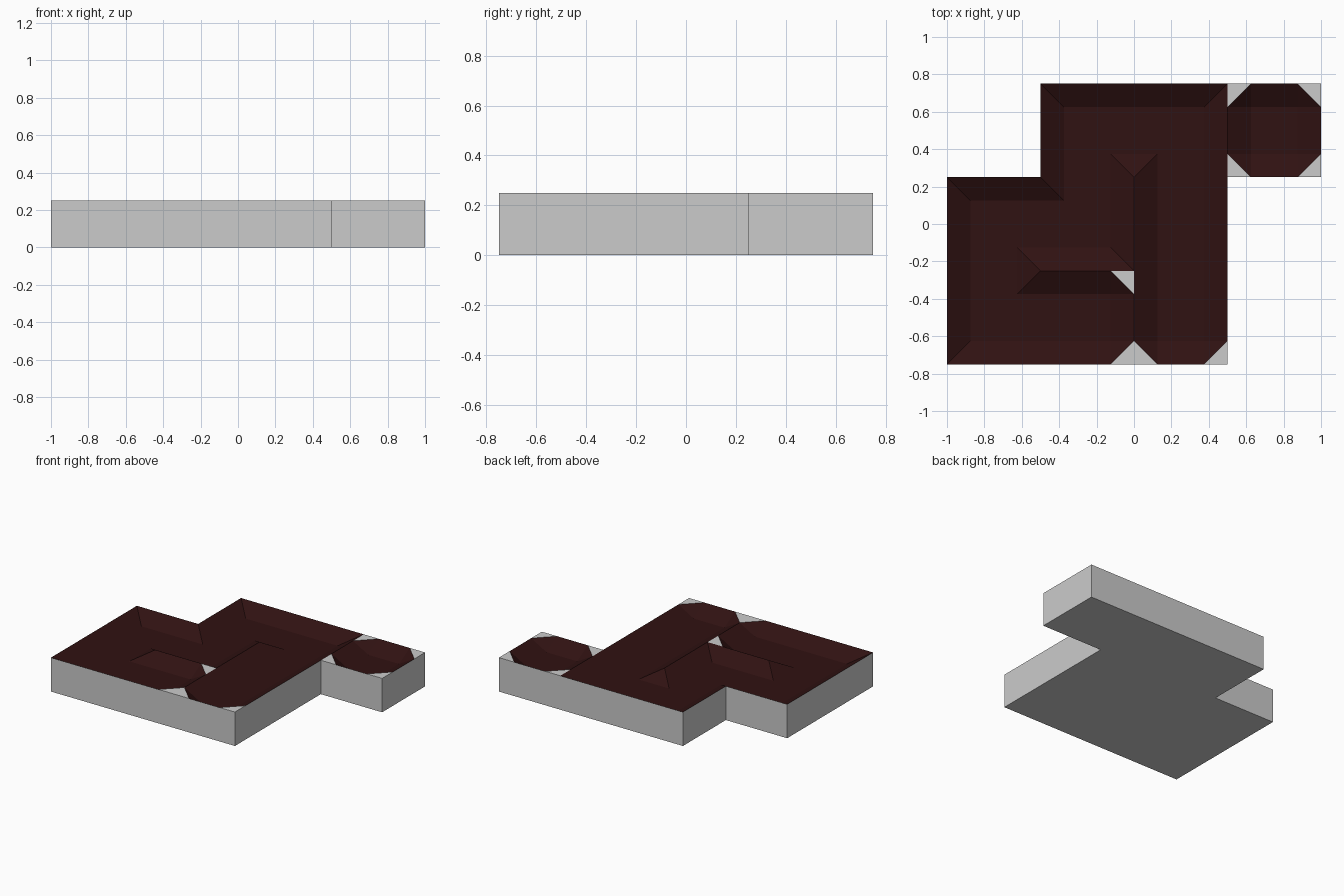
import bpy, bmesh, math

if "Cube" in bpy.data.objects:
    bpy.data.objects.remove(bpy.data.objects["Cube"])

CELL, TOP, FLOOR = 0.5, 0.25, 0.18          # cell size, rim height, channel floor height
STEPS = (0.0, 0.125, 0.375, 0.5)            # rim / floor divisions inside a cell
# Channels as cell paths (column, row): one winding run and one closed basin
PATHS = [[(1, 0), (0, 0), (0, 1), (1, 1), (1, 2), (2, 2), (2, 1), (2, 0)], [(3, 2)]]
CELLS = {c for path in PATHS for c in path}
SIDES = ((0, -1), (1, 0), (0, 1), (-1, 0))


def origin(cell):
    return cell[0] * CELL - 1.0, cell[1] * CELL - 0.75


def add_up(bm, pts):
    """Add a face whose normal points up."""
    f = bm.faces.new([bm.verts.new(p) for p in pts])
    f.normal_update()
    if f.normal.z < 0:
        f.normal_flip()


def finish(bm, name, mat=None):
    """Weld, merge coplanar faces and make the object."""
    bmesh.ops.remove_doubles(bm, verts=bm.verts, dist=1e-4)
    bmesh.ops.dissolve_limit(bm, angle_limit=math.radians(1),
                             verts=bm.verts, edges=bm.edges)
    mesh = bpy.data.meshes.new(name)
    bm.to_mesh(mesh)
    bm.free()
    if mat:
        mesh.materials.append(mat)
    bpy.context.collection.objects.link(bpy.data.objects.new(name, mesh))


def add_channel(cell, opened, channel, base):
    x0, y0 = origin(cell)

    def pt(i, j):
        side = (-1 if i == 0 else i == 3, -1 if j == 0 else j == 3)
        side = (int(side[0]), int(side[1]))
        low = side == (0, 0) or side in opened
        return x0 + STEPS[i], y0 + STEPS[j], FLOOR if low else TOP

    for i in range(3):
        for j in range(3):
            if i == 1 or j == 1:            # floor and straight slopes
                add_up(channel, [pt(i, j), pt(i + 1, j), pt(i + 1, j + 1), pt(i, j + 1)])
                continue
            # corners: k rim corner, p and q on the cell edges, m on the floor
            ci, mi, cj, mj = (0, 1, 0, 1) if i == 0 else (3, 2, 0, 1)
            if j == 2:
                cj, mj = 3, 2
            k, p, q, m = pt(ci, cj), pt(mi, cj), pt(ci, mj), pt(mi, mj)
            both_closed = p[2] == TOP and q[2] == TOP
            if both_closed and len(opened) < 2:   # chamfered dead end
                add_up(base, [k, p, q])
                add_up(channel, [p, q, m])
            else:                                 # mitred corner
                add_up(channel, [k, p, m])
                add_up(channel, [k, m, q])


base, channel = bmesh.new(), bmesh.new()
for path in PATHS:
    for n, cell in enumerate(path):
        linked = path[max(n - 1, 0):n] + path[n + 1:n + 2]
        opened = {(c[0] - cell[0], c[1] - cell[1]) for c in linked}
        add_channel(cell, opened, channel, base)

# Block underside and outer walls
for cell in CELLS:
    x, y = origin(cell)
    ring = [(x, y), (x + CELL, y), (x + CELL, y + CELL), (x, y + CELL)]
    base.faces.new([base.verts.new((*p, 0)) for p in reversed(ring)])
    for s, (dx, dy) in enumerate(SIDES):
        if (cell[0] + dx, cell[1] + dy) in CELLS:
            continue
        a, b = ring[s], ring[(s + 1) % 4]
        base.faces.new([base.verts.new(p) for p in
                        ((*a, 0), (*b, 0), (*b, TOP), (*a, TOP))])

red = bpy.data.materials.new("dark_red")
red.diffuse_color = (0.03, 0.006, 0.006, 1)
red.use_nodes = True
red.node_tree.nodes["Principled BSDF"].inputs["Base Color"].default_value = red.diffuse_color
finish(base, "tile_block")
finish(channel, "sunken_channel", red)
